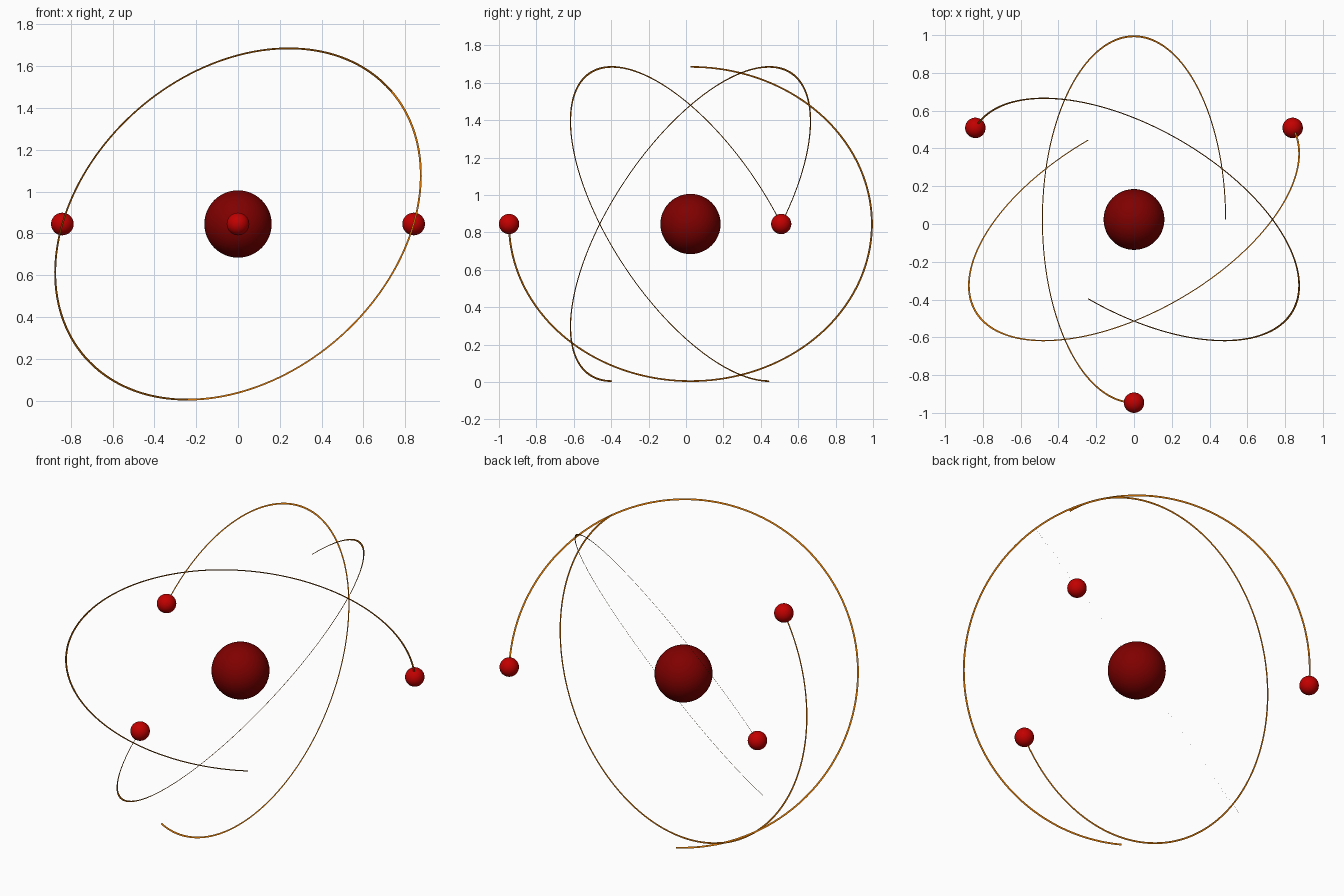
import bpy
import bmesh
from math import sin, cos, pi, radians
from mathutils import Matrix, Vector

cube = bpy.data.objects.get("Cube")
if cube:
    bpy.data.objects.remove(cube, do_unlink=True)

CENTER = Vector((0, 0.024, 0.845))
RADIUS = 0.97
RIBBON = 0.01
TILT = radians(60)
SWEEP = 1.5 * pi
STEPS = 120


def material(name, color):
    mat = bpy.data.materials.new(name)
    mat.use_nodes = True
    mat.diffuse_color = (*color, 1)
    bsdf = next(n for n in mat.node_tree.nodes if n.type == 'BSDF_PRINCIPLED')
    bsdf.inputs["Base Color"].default_value = (*color, 1)
    bsdf.inputs["Roughness"].default_value = 0.6
    return mat


dark_red = material("dark red", (0.215, 0, 0))
bright_red = material("bright red", (0.54, 0, 0))
orange = material("orange", (0.62, 0.16, 0))


def add_object(name, bm, mat, smooth=False):
    mesh = bpy.data.meshes.new(name)
    bm.to_mesh(mesh)
    bm.free()
    mesh.materials.append(mat)
    for poly in mesh.polygons:
        poly.use_smooth = smooth
    obj = bpy.data.objects.new(name, mesh)
    bpy.context.collection.objects.link(obj)
    return obj


def ball(name, location, radius, mat):
    bm = bmesh.new()
    bmesh.ops.create_uvsphere(bm, u_segments=48, v_segments=24, radius=radius)
    add_object(name, bm, mat, smooth=True).location = location


def orbit_point(t, radius, rise):
    return Vector((-cos(TILT) * sin(t), -cos(t), rise * sin(TILT) * sin(t))) * radius


def trail(name, turn, rise):
    """Flat three-quarter ring lying in a tilted plane."""
    bm = bmesh.new()
    rails = []
    for i in range(STEPS + 1):
        t = SWEEP * i / STEPS
        rails.append([bm.verts.new(orbit_point(t, RADIUS + side * RIBBON / 2, rise))
                      for side in (-1, 1)])
    for (a, b), (c, d) in zip(rails, rails[1:]):
        bm.faces.new((a, b, d, c))
    bm.transform(Matrix.Translation(CENTER) @ turn)
    add_object(name, bm, orange)


# Central nucleus
ball("nucleus", CENTER, 0.161, dark_red)

# Three electrons, each at the start of its trail
for label, angle, rise in (("front", 0, -1), ("left", 120, 1), ("right", -120, 1)):
    turn = Matrix.Rotation(radians(angle), 4, 'Z')
    ball(label + "_electron", CENTER + turn @ orbit_point(0, RADIUS, rise), 0.054, bright_red)
    trail(label + "_orbit_trail", turn, rise)
